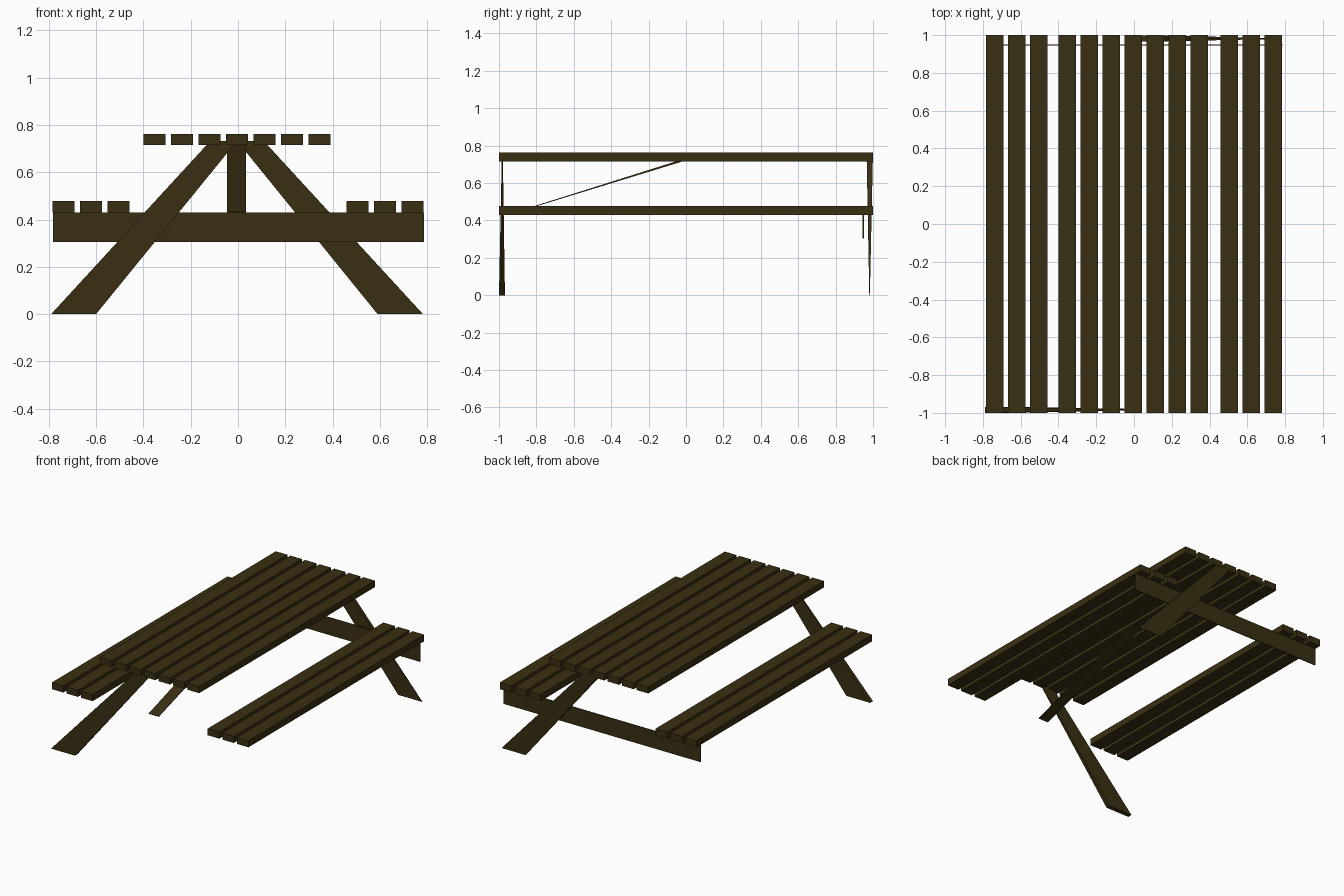
import bpy
import bmesh

default = bpy.data.objects.get("Cube")
if default:
    bpy.data.objects.remove(default, do_unlink=True)

# Single dark timber colour
wood = bpy.data.materials.new("dark_wood")
colour = (0.042, 0.028, 0.006, 1)
wood.diffuse_color = colour
wood.use_nodes = True
wood.node_tree.nodes["Principled BSDF"].inputs["Base Color"].default_value = colour


def loft(name, start, end):
    """Closed solid between two four-cornered ends."""
    bm = bmesh.new()
    a = [bm.verts.new(p) for p in start]
    b = [bm.verts.new(p) for p in end]
    bm.faces.new(a)
    bm.faces.new(b[::-1])
    for i in range(4):
        j = (i + 1) % 4
        bm.faces.new((a[j], a[i], b[i], b[j]))
    bmesh.ops.recalc_face_normals(bm, faces=bm.faces)
    mesh = bpy.data.meshes.new(name)
    bm.to_mesh(mesh)
    bm.free()
    mesh.materials.append(wood)
    obj = bpy.data.objects.new(name, mesh)
    bpy.context.collection.objects.link(obj)
    return obj


def level(x, y, z):
    """Horizontal rectangle from x and y ranges."""
    return [(x[0], y[0], z), (x[1], y[0], z), (x[1], y[1], z), (x[0], y[1], z)]


def block(name, x, y, z):
    return loft(name, level(x, y, z[0]), level(x, y, z[1]))


SPACING = 0.1163
HALF = 0.046


def plank(name, x, z):
    block(name, (x - HALF, x + HALF), (-1, 1), z)


# Table top
for i in range(7):
    plank(f"table_plank_{i + 1}", -0.004 + (i - 3) * SPACING, (0.715, 0.762))

# Bench seats
for side, centre in (("right", -0.621), ("left", 0.621)):
    for i in range(3):
        plank(f"{side}_seat_plank_{i + 1}", centre + (i - 1) * SPACING, (0.43, 0.478))

# Splayed legs, one at each end, tapering in thickness
loft("front_leg",
     level((-0.79, -0.6), (-1.0, -0.968), 0),
     level((-0.117, -0.004), (-0.985, -0.979), 0.732))
loft("back_leg",
     level((0.59, 0.782), (0.98, 0.983), 0),
     level((-0.004, 0.109), (0.966, 0.999), 0.732))

# Thin cross beam carrying the benches at the back
block("back_cross_beam", (-0.782, 0.787), (0.945, 0.951), (0.304, 0.43))

# Thin sloping brace under the table
brace_ends = []
for y, z, thick in ((-0.95, 0.43, 0.003), (0.01, 0.724, 0.012)):
    brace_ends.append([(-0.047, y, z), (0.034, y, z),
                       (0.034, y, z + thick), (-0.047, y, z + thick)])
loft("centre_brace", *brace_ends)
